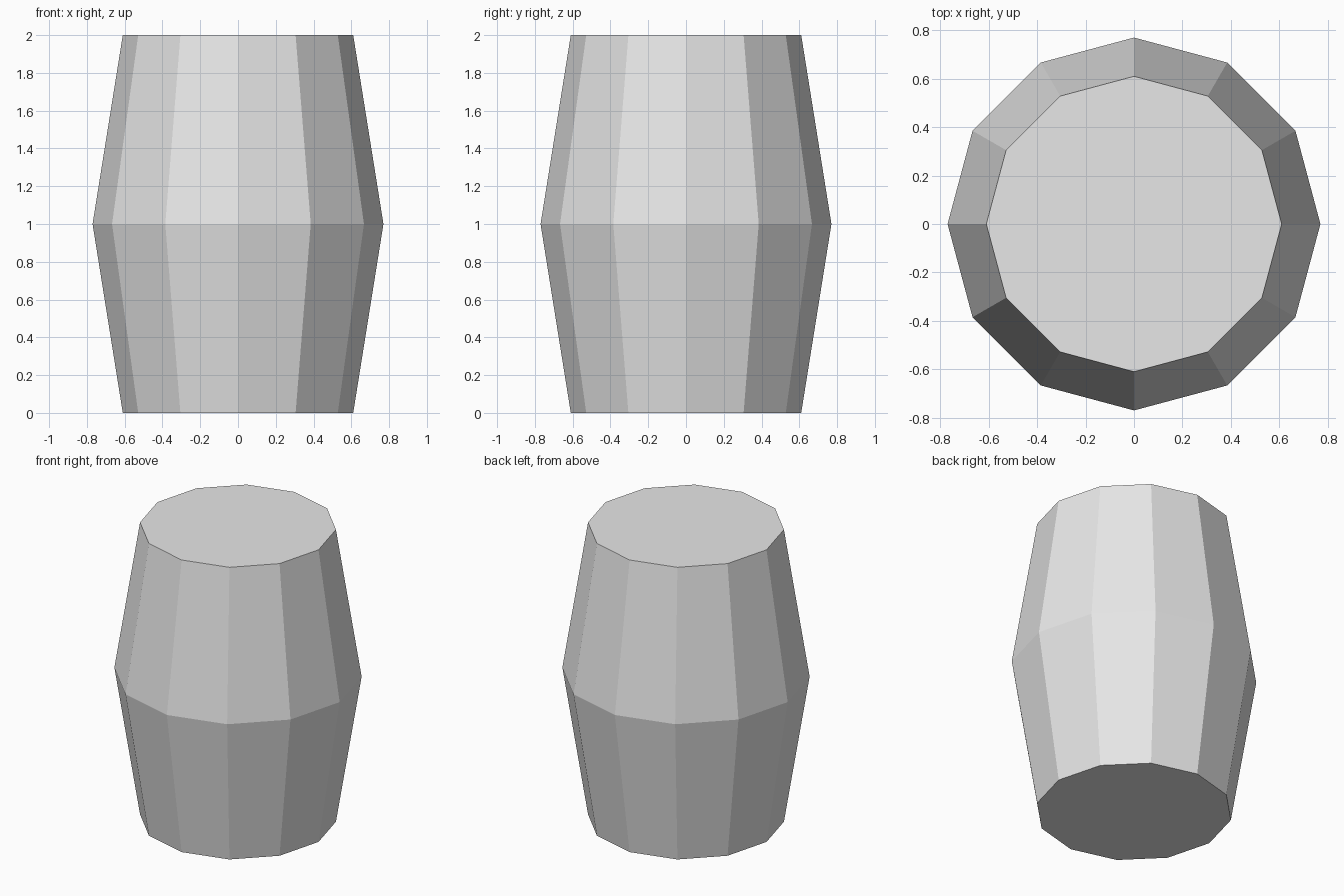
import bpy
import bmesh
from math import cos, sin, tau

cube = bpy.data.objects.get("Cube")
if cube:
    bpy.data.objects.remove(cube, do_unlink=True)

SIDES = 12
PROFILE = [(0.61, 0.0), (0.77, 1.0), (0.61, 2.0)]  # radius, height

# Single light grey material
grey = bpy.data.materials.new("light_grey")
grey.use_nodes = True
colour = (0.8, 0.8, 0.8, 1.0)
grey.diffuse_color = colour
grey.node_tree.nodes["Principled BSDF"].inputs["Base Color"].default_value = colour

# Barrel: rings lofted along the profile, closed with flat lids
bm = bmesh.new()
rings = [[bm.verts.new((r * cos(tau * i / SIDES), r * sin(tau * i / SIDES), z))
          for i in range(SIDES)] for r, z in PROFILE]
for low, high in zip(rings, rings[1:]):
    for i in range(SIDES):
        j = (i + 1) % SIDES
        bm.faces.new((low[i], low[j], high[j], high[i]))
bm.faces.new(reversed(rings[0]))
bm.faces.new(rings[-1])

mesh = bpy.data.meshes.new("barrel")
bm.to_mesh(mesh)
bm.free()
mesh.materials.append(grey)
barrel = bpy.data.objects.new("barrel", mesh)
bpy.context.scene.collection.objects.link(barrel)
